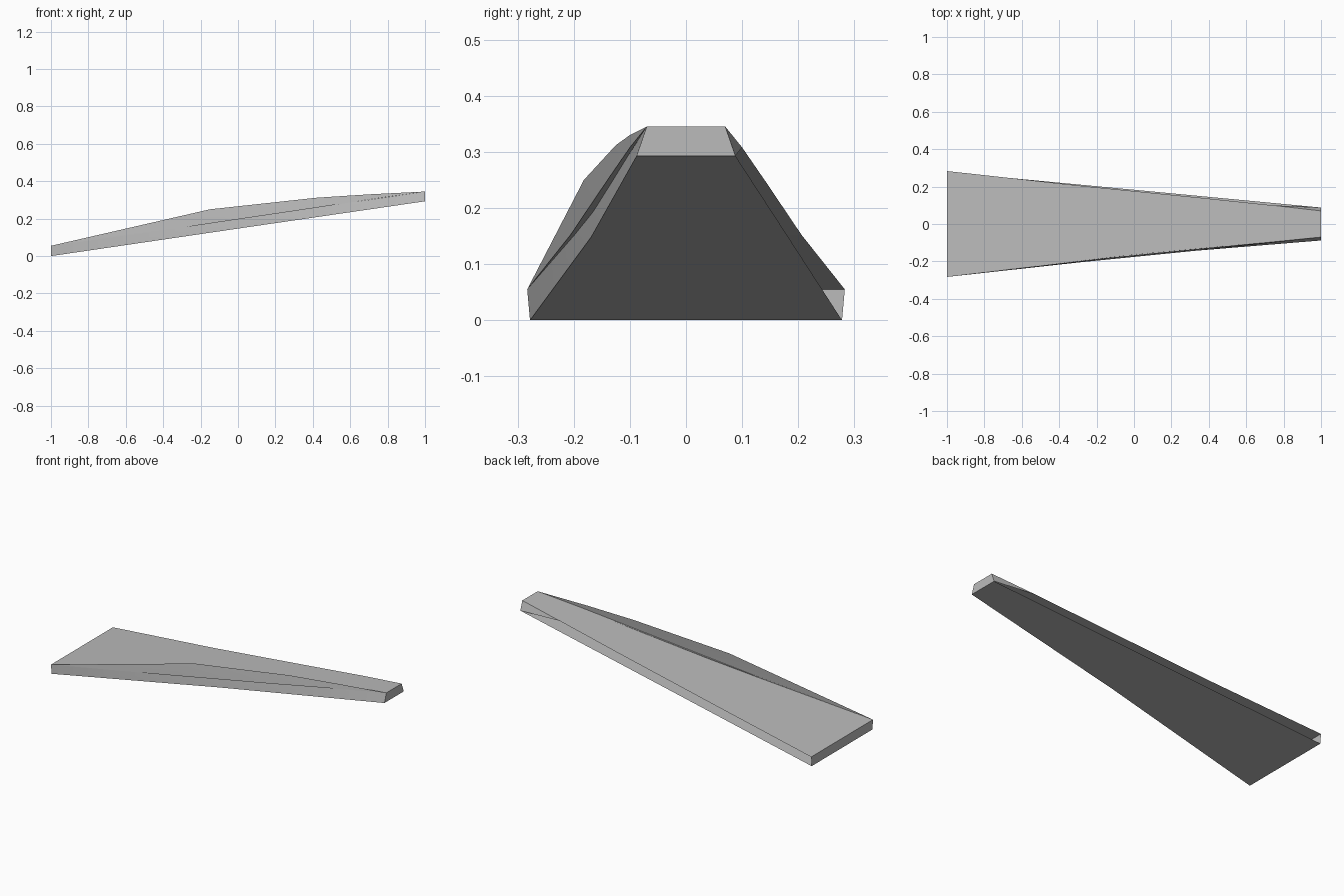
import bpy

cube = bpy.data.objects.get("Cube")
if cube:
    bpy.data.objects.remove(cube, do_unlink=True)

grey = bpy.data.materials.new("plain grey")
grey.use_nodes = True
grey.diffuse_color = (0.5, 0.5, 0.5, 1)
grey.node_tree.nodes["Principled BSDF"].inputs["Base Color"].default_value = (0.5, 0.5, 0.5, 1)


def mirror(row):
    return [(x, -y, z) for x, y, z in row]


def panel(name, row_a, row_b, smooth=False):
    """Loft a single-skin sheet between two edges with equal point counts."""
    n = len(row_a)
    faces = [(i, i + 1, n + i + 1, n + i) for i in range(n - 1)]
    mesh = bpy.data.meshes.new(name)
    mesh.from_pydata(row_a + row_b, [], faces)
    mesh.materials.append(grey)
    mesh.update()
    obj = bpy.data.objects.new(name, mesh)
    bpy.context.collection.objects.link(obj)
    if smooth:
        bpy.ops.object.select_all(action='DESELECT')
        obj.select_set(True)
        bpy.context.view_layer.objects.active = obj
        bpy.ops.object.shade_smooth_by_angle()
    return obj


# Edges of the tapered, sloping body, listed from wide end to narrow end
top_back = [(-1, .283, .055), (-.3, .206, .152), (.34, .142, .247), (.74, .1, .308), (1, .07, .345)]
top_front = mirror(top_back)
bottom_back = [(-1, .278, 0), (0, .183, .147), (1, .088, .293)]
bottom_front = [(-1, -.278, 0), (0, -.17, .147), (1, -.088, .293)]
ridge = [(-1, -.283, .055), (-.15, -.182, .25), (.42, -.125, .312), (.7, -.1, .33), (1, -.07, .345)]

# Broad upper and lower sheets
panel("top_panel", top_front, top_back)
panel("bottom_panel", bottom_back, bottom_front)

# Front side: raised curved fin above the top sheet, and a wall set slightly inside below it
panel("front_fin", top_front, ridge, smooth=True)
wall_top = [(-1, -.283, .055), (0, -.163, .199), (1, -.07, .345)]
panel("front_wall", bottom_front, wall_top, smooth=True)

# Closed ends; the back side stays open
for name, i in (("wide_end", 0), ("narrow_end", -1)):
    panel(name, [bottom_front[i], bottom_back[i]], [top_front[i], top_back[i]])

# Small triangular gusset closing the back corner at the narrow end
gusset = bpy.data.meshes.new("back_gusset")
gusset.from_pydata([bottom_back[-1], top_back[-1], top_back[-2]], [], [(0, 1, 2)])
gusset.materials.append(grey)
bpy.context.collection.objects.link(bpy.data.objects.new("back_gusset", gusset))
